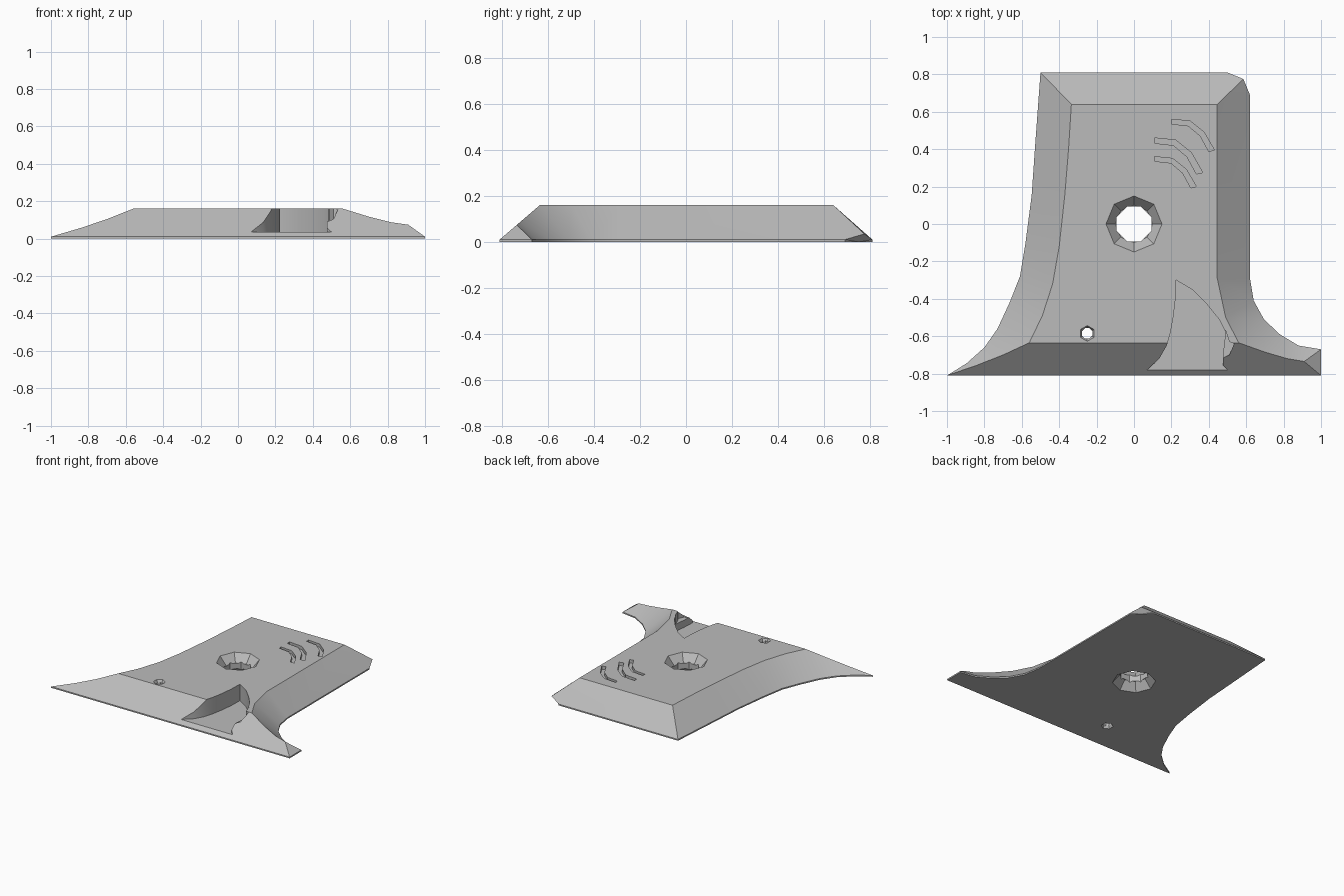
import bpy, bmesh
from math import radians
from mathutils import Matrix

if "Cube" in bpy.data.objects:
    bpy.data.objects.remove(bpy.data.objects["Cube"], do_unlink=True)

TOP, RIM, FRONT = 0.16, 0.01, -0.81

grey = bpy.data.materials.new("plain grey")
grey.use_nodes = True
grey.diffuse_color = (0.5, 0.5, 0.5, 1)
grey.node_tree.nodes["Principled BSDF"].inputs["Base Color"].default_value = (0.5, 0.5, 0.5, 1)


def finish(bm, name):
    bmesh.ops.recalc_face_normals(bm, faces=bm.faces)
    mesh = bpy.data.meshes.new(name)
    bm.to_mesh(mesh)
    bm.free()
    mesh.materials.append(grey)
    obj = bpy.data.objects.new(name, mesh)
    bpy.context.collection.objects.link(obj)
    return obj


def prism(name, outline, low, high):
    bm = bmesh.new()
    face = bm.faces.new([bm.verts.new((x, y, low)) for x, y in outline])
    ext = bmesh.ops.extrude_face_region(bm, geom=[face])
    verts = [v for v in ext["geom"] if isinstance(v, bmesh.types.BMVert)]
    bmesh.ops.translate(bm, verts=verts, vec=(0, 0, high - low))
    return finish(bm, name)


def frustum(name, x, y, low, high, r_low, r_high, sides, turn=0):
    bm = bmesh.new()
    place = Matrix.Translation((x, y, (low + high) / 2)) @ Matrix.Rotation(radians(turn), 4, "Z")
    bmesh.ops.create_cone(bm, cap_ends=True, segments=sides, radius1=r_low,
                          radius2=r_high, depth=high - low, matrix=place)
    return finish(bm, name)


# Rim outline paired with the upper edge of the sloping sides
left_side = [((-.5, .81), (-.335, .64)), ((-.53, .4), (-.35, .4)),
             ((-.547, .155), (-.37, .155)), ((-.58, -.1), (-.4, -.12)),
             ((-.61, -.28), (-.435, -.32)), ((-.665, -.42), (-.49, -.49)),
             ((-.73, -.56), (-.56, -.635)), ((-.8, -.66), (-.7, -.7)),
             ((-.895, -.745), (-.84, -.755)), ((-1, FRONT), (-1, FRONT))]
right_side = [((1, FRONT), (.91, -.735)), ((1, -.67), (.91, -.735)),
              ((.88, -.65), (.82, -.72)), ((.78, -.59), (.7, -.685)),
              ((.695, -.51), (.56, -.635)), ((.64, -.41), (.49, -.5)),
              ((.62, -.29), (.445, -.29)), ((.62, .69), (.445, .64)),
              ((.585, .775), (.445, .64)), ((.5, .81), (.445, .64))]


def build_plate():
    bm = bmesh.new()
    cache = {}

    def vert(x, y, z):
        key = (round(x, 4), round(y, 4), round(z, 4))
        if key not in cache:
            cache[key] = bm.verts.new(key)
        return cache[key]

    def face(points):
        unique = list(dict.fromkeys(points))
        if len(unique) > 2:
            bm.faces.new(unique)

    base, rim, upper = [], [], []
    for (x, y), (ux, uy) in left_side + right_side:
        corner = (x, y) == (.585, .775)
        # The back corner is undercut below its raised rim
        base.append(vert(.56, .75, 0) if corner else vert(x, y, 0))
        rim.append(vert(x, y, .035 if corner else RIM))
        slope_z = RIM + (uy - FRONT) * (TOP - RIM) / .175
        upper.append(vert(ux, uy, min(TOP, slope_z)))
    count, seam = len(rim), len(left_side) - 1
    for i in range(count):
        j = (i + 1) % count
        face([base[i], base[j], rim[j], rim[i]])
        if i != seam:
            face([rim[i], rim[j], upper[j], upper[i]])
    # Long front slope, flat top and underside
    ridge = [v for v in upper if v.co.y < -.63]
    left = [v for v in ridge if v.co.x < 0]
    right = [v for v in ridge if v.co.x > 0]
    face([rim[seam], rim[seam + 1]] + right + left)
    face([v for v in upper if v.co.z > TOP - .001])
    face(base)
    bmesh.ops.triangulate(bm, faces=[f for f in bm.faces if len(f.verts) == 4])
    return finish(bm, "plate")


plate = build_plate()
cutters = []

# Central hole, widened at both faces
cutters += [frustum("hole_bore", 0, 0, -.1, .3, .1, .1, 8, 22.5),
            frustum("hole_top_flare", 0, 0, .1, TOP + .01, .1, .158, 8),
            frustum("hole_bottom_flare", 0, 0, -.01, .06, .158, .1, 8)]

# Small pin hole
cutters += [frustum("pin_bore", -.25, -.585, -.1, .3, .03, .03, 8, 22.5),
            frustum("pin_top_flare", -.25, -.585, .14, .17, .03, .048, 6),
            frustum("pin_bottom_flare", -.25, -.585, -.01, .02, .048, .03, 6)]

# Pointed front pocket and the nick in its side
pocket = [(.225, -.3), (.222, -.4), (.21, -.5), (.195, -.58), (.175, -.65),
          (.135, -.72), (.07, -.78), (0, -.84), (.5, -.84), (.5, -.78), (.475, -.755),
          (.48, -.66), (.49, -.58), (.455, -.51), (.39, -.43), (.31, -.35)]
nick = [(.47, -.56), (.49, -.57), (.51, -.63), (.535, -.64), (.51, -.7), (.47, -.72)]
cutters += [prism("front_pocket", pocket, .035, .3), prism("pocket_nick", nick, .09, .3)]

# Three curved claw grooves
groove = [(0, 0), (.1, -.01), (.175, -.07), (.23, -.165), (.2, -.172), (.155, -.09), (.09, -.035), (0, -.025)]
for i, (x, y, s) in enumerate([(.2, .56, 1), (.11, .46, 1.12), (.11, .36, .97)]):
    outline = [(x + px * s, y + py * s) for px, py in groove]
    cutters.append(prism(f"claw_groove_{i + 1}", outline, TOP - .025, .3))

bpy.context.view_layer.objects.active = plate
for cutter in cutters:
    cutter.hide_render = True
    mod = plate.modifiers.new(cutter.name, "BOOLEAN")
    mod.operation, mod.solver, mod.object = "DIFFERENCE", "EXACT", cutter
    bpy.ops.object.modifier_apply(modifier=mod.name)
    bpy.data.objects.remove(cutter, do_unlink=True)

bpy.ops.object.select_all(action="DESELECT")
plate.select_set(True)
bpy.ops.object.shade_smooth_by_angle(angle=radians(25))
